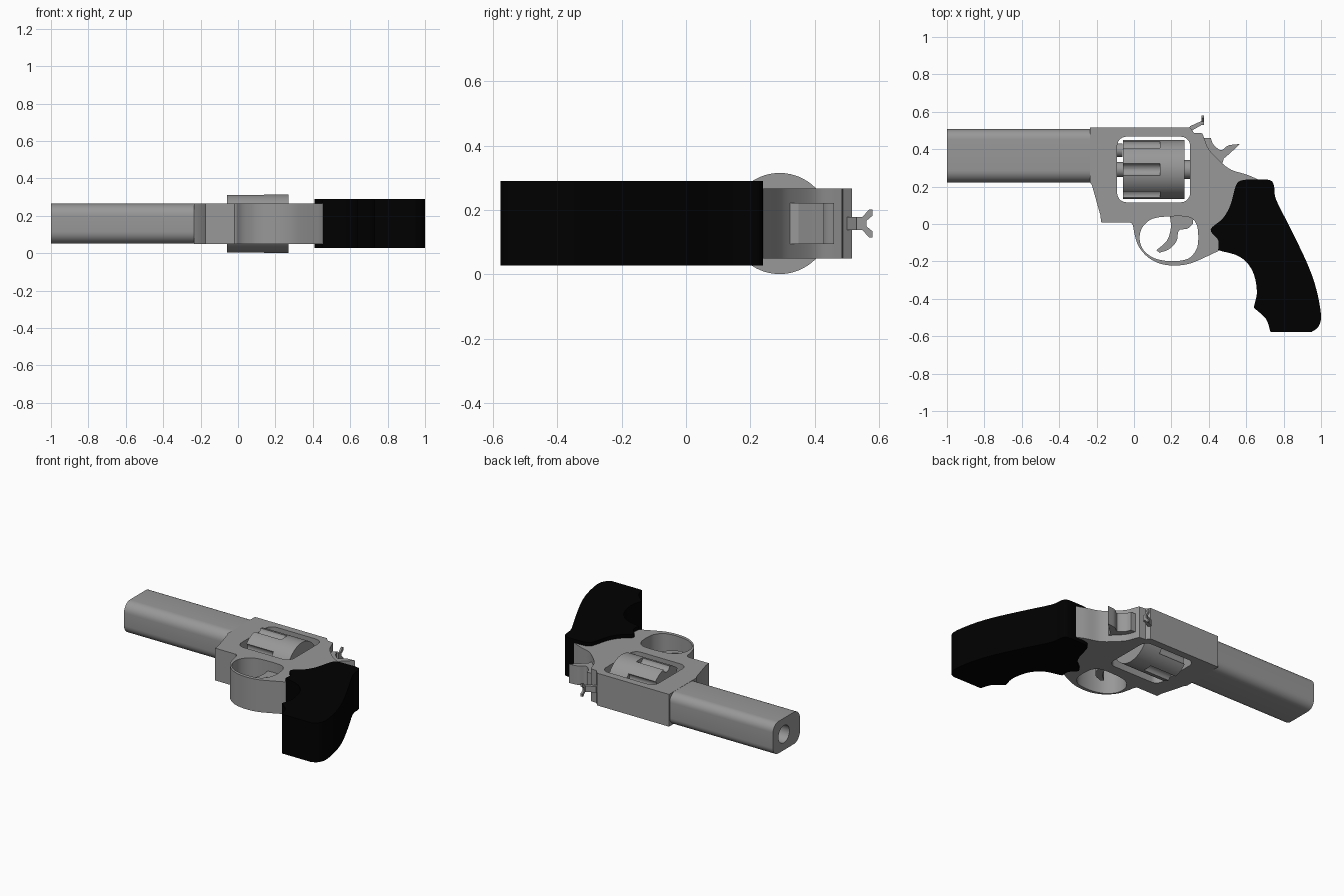
import bpy, bmesh
from math import sin, cos, pi
from mathutils import Matrix, Vector

if "Cube" in bpy.data.objects:
    bpy.data.objects.remove(bpy.data.objects["Cube"])

ZC = 0.158                                   # mid-plane of the model
AXIS_X = Matrix(((0, 0, 1, 0), (1, 0, 0, 0), (0, 1, 0, 0), (0, 0, 0, 1)))  # local z -> world x


def material(name, value):
    m = bpy.data.materials.new(name)
    m.diffuse_color = (value, value, value, 1)
    m.use_nodes = True
    m.node_tree.nodes["Principled BSDF"].inputs["Base Color"].default_value = m.diffuse_color
    return m


STEEL = material("dark_steel", 0.315)
BLACK = material("black_rubber", 0.0)


def smooth(pts, n=5):
    """Open Catmull-Rom curve through the points."""
    p = [Vector(q) for q in pts]
    p = [2 * p[0] - p[1]] + p + [2 * p[-1] - p[-2]]
    out = []
    for i in range(1, len(p) - 2):
        a, b, c, d = p[i - 1:i + 3]
        for k in range(n):
            t = k / n
            out.append(0.5 * (2 * b + (c - a) * t + (2 * a - 5 * b + 4 * c - d) * t * t
                              + (3 * b - a - 3 * c + d) * t ** 3))
    return [tuple(v) for v in out] + [tuple(pts[-1])]


def rounded(x0, x1, y0, y1, r_low, r_high, n=8):
    """Rounded rectangle, separate radii on the x0 and x1 ends."""
    out = []
    for cx, cy, r, a0 in ((x1 - r_high, y1 - r_high, r_high, 0), (x0 + r_low, y1 - r_low, r_low, 1),
                          (x0 + r_low, y0 + r_low, r_low, 2), (x1 - r_high, y0 + r_high, r_high, 3)):
        out += [(cx + r * cos((a0 + k / n) * pi / 2), cy + r * sin((a0 + k / n) * pi / 2)) for k in range(n + 1)]
    return out


def ellipse(cx, cy, rx, ry, n=32):
    return [(cx + rx * cos(2 * pi * k / n), cy + ry * sin(2 * pi * k / n)) for k in range(n)]


def plate(name, loops, z0, z1, matrix=Matrix(), mat=STEEL):
    """Extrude filled outlines (inner loops become holes) from z0 to z1."""
    cu = bpy.data.curves.new(name, 'CURVE')
    cu.dimensions, cu.fill_mode, cu.extrude = '2D', 'BOTH', (z1 - z0) / 2
    for loop in loops:
        s = cu.splines.new('POLY')
        s.points.add(len(loop) - 1)
        for pt, q in zip(s.points, loop):
            pt.co = (q[0], q[1], 0, 1)
        s.use_cyclic_u = True
    tmp = bpy.data.objects.new(name + "_outline", cu)
    bpy.context.collection.objects.link(tmp)
    me = bpy.data.meshes.new_from_object(tmp.evaluated_get(bpy.context.evaluated_depsgraph_get()))
    bpy.data.objects.remove(tmp)
    bm = bmesh.new()
    bm.from_mesh(me)
    bmesh.ops.remove_doubles(bm, verts=bm.verts, dist=1e-4)
    bmesh.ops.recalc_face_normals(bm, faces=bm.faces)
    bm.transform(matrix @ Matrix.Translation((0, 0, (z0 + z1) / 2)))
    bm.to_mesh(me)
    bm.free()
    me.materials.clear()
    me.materials.append(mat)
    ob = bpy.data.objects.new(name, me)
    bpy.context.collection.objects.link(ob)
    return ob


def rod(name, x0, x1, y, r, z=ZC):
    return plate(name, [ellipse(y, z, r, r)], x0, x1, AXIS_X)


# Frame with cylinder window and trigger guard opening
back = smooth([(0.375, 0.46), (0.40, 0.40), (0.46, 0.335), (0.52, 0.29), (0.60, 0.265), (0.66, 0.24)])
guard = smooth([(0.45, -0.145), (0.34, -0.196), (0.28, -0.216), (0.21, -0.222), (0.14, -0.212),
                (0.075, -0.178), (0.025, -0.12), (0.003, -0.055), (-0.006, -0.008), (-0.02, 0.009)])
outer = ([(-0.235, 0.515), (0.30, 0.515), (0.32, 0.488), (0.365, 0.485)] + back +
         [(0.66, 0.12), (0.54, -0.03), (0.48, -0.12)] + guard +
         [(-0.175, 0.009), (-0.18, 0.048), (-0.225, 0.208), (-0.235, 0.222)])
opening = smooth([(0.345, -0.073), (0.335, -0.003), (0.295, 0.036), (0.2, 0.041), (0.10, 0.028), (0.045, -0.018),
                  (0.03, -0.078), (0.05, -0.138), (0.11, -0.183), (0.2, -0.199), (0.29, -0.185),
                  (0.335, -0.133), (0.345, -0.073)])[:-1]
plate("frame", [outer, rounded(-0.09, 0.30, 0.116, 0.467, 0.05, 0.05), opening], 0.05, 0.266)

# Barrel with bore
plate("barrel", [rounded(0.222, 0.507, 0.051, 0.265, 0.065, 0.055), ellipse(0.392, ZC, 0.058, 0.058)],
      -1.0, -0.23, AXIS_X)
rod("barrel_stub", -0.10, -0.062, 0.395, 0.036)

# Cylinder with six flutes cut from the front
CY = 0.291
drum = plate("cylinder", [ellipse(CY, ZC, 0.157, 0.157, 64)], -0.06, 0.27, AXIS_X)
flutes = plate("flute_cutter", [ellipse(CY + 0.160 * cos(a), ZC + 0.160 * sin(a), 0.034, 0.034, 20)
                                for a in [pi / 6 + k * pi / 3 for k in range(6)]], -0.1, 0.14, AXIS_X)
flutes.hide_render = True
mod = drum.modifiers.new("flutes", 'BOOLEAN')
mod.operation, mod.object, mod.solver = 'DIFFERENCE', flutes, 'EXACT'
drum.data = bpy.data.meshes.new_from_object(drum.evaluated_get(bpy.context.evaluated_depsgraph_get()))
drum.modifiers.clear()
bpy.data.objects.remove(flutes)
rod("front_pivot", -0.10, -0.055, CY, 0.04)
rod("rear_pivot", 0.265, 0.31, CY, 0.05)

# Grip
grip_front = smooth([(0.73, -0.577), (0.705, -0.507), (0.64, -0.447)])
grip_palm = smooth([(0.64, -0.447), (0.657, -0.36), (0.633, -0.25), (0.565, -0.175), (0.45, -0.14)])[1:]
grip_top = smooth([(0.45, -0.14), (0.45, -0.085), (0.41, -0.03), (0.475, 0.03), (0.515, 0.10), (0.545, 0.205),
                   (0.575, 0.233), (0.645, 0.238), (0.725, 0.235), (0.748, 0.205), (0.76, 0.13), (0.84, -0.03),
                   (0.928, -0.215), (0.975, -0.35), (1.0, -0.49), (0.985, -0.55), (0.95, -0.577)])[1:]
grip = plate("grip", [grip_front + grip_palm + grip_top], 0.027, 0.29, mat=BLACK)

# Hammer
spur = smooth([(0.41, 0.46), (0.425, 0.425), (0.465, 0.395), (0.505, 0.42), (0.567, 0.428)])
plate("hammer", [[(0.36, 0.46)] + spur + [(0.51, 0.375), (0.48, 0.35), (0.47, 0.315), (0.36, 0.38)]], 0.095, 0.222)

# Trigger
blade = smooth([(0.19, 0.06), (0.197, -0.02), (0.175, -0.09), (0.12, -0.14)])
blade += smooth([(0.137, -0.154), (0.19, -0.133), (0.228, -0.09), (0.24, -0.035), (0.285, -0.025), (0.315, 0.0)])
plate("trigger", [blade + [(0.32, 0.06)]], 0.115, 0.20)

# Rear sight: sloped leaf and a forked blade
plate("sight_leaf", [[(0.295, 0.51), (0.30, 0.523), (0.36, 0.55), (0.375, 0.537), (0.31, 0.50)]], 0.138, 0.178)
fork = [(0.53, 0.138), (0.548, 0.138), (0.568, 0.115), (0.58, 0.115), (0.58, 0.133), (0.56, 0.15),
        (0.56, 0.166), (0.58, 0.183), (0.58, 0.201), (0.568, 0.201), (0.548, 0.178), (0.53, 0.178)]
plate("sight_blade", [fork], 0.362, 0.375, AXIS_X)

# Smooth curved sides, keep edges sharp
bpy.ops.object.select_all(action='SELECT')
bpy.context.view_layer.objects.active = grip
bpy.ops.object.shade_smooth_by_angle(angle=0.5)
